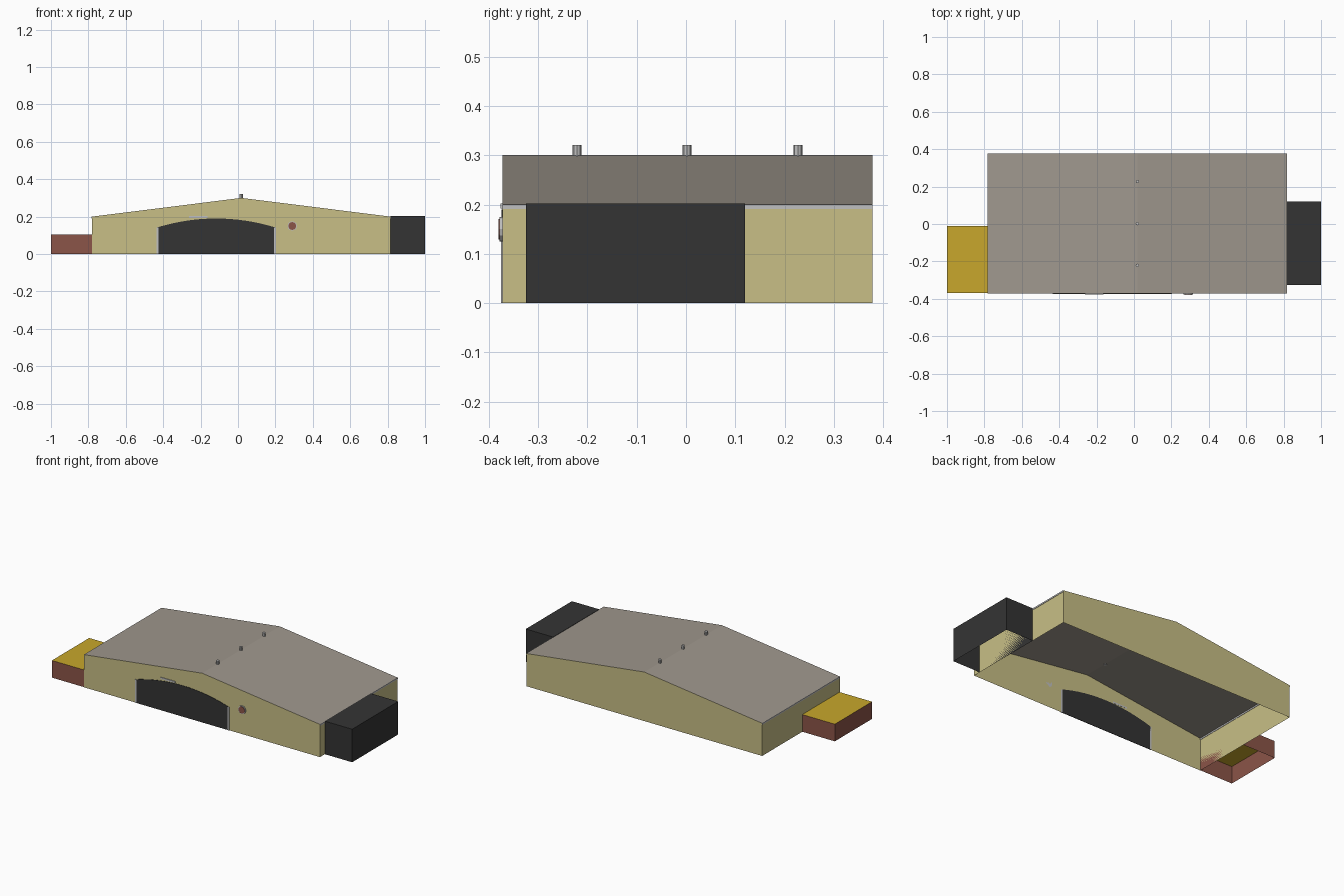
import bpy, bmesh, math

if "Cube" in bpy.data.objects:
    bpy.data.objects.remove(bpy.data.objects["Cube"])


def material(name, rgb):
    m = bpy.data.materials.new(name)
    m.diffuse_color = (*rgb, 1)
    m.use_nodes = True
    m.node_tree.nodes["Principled BSDF"].inputs["Base Color"].default_value = m.diffuse_color
    return m


TAN = material("tan wall", (0.58, 0.52, 0.24))
ROOF = material("grey brown roof", (0.35, 0.315, 0.27))
DARK = material("charcoal", (0.034, 0.034, 0.034))
BRICK = material("red brick", (0.26, 0.09, 0.065))
YELLOW = material("yellow roof", (0.58, 0.39, 0.025))
SILVER = material("light metal", (0.53, 0.53, 0.53))


def finish(name, bm, mats):
    me = bpy.data.meshes.new(name)
    bm.to_mesh(me)
    bm.free()
    for m in mats:
        me.materials.append(m)
    ob = bpy.data.objects.new(name, me)
    bpy.context.collection.objects.link(ob)
    return ob


def extrude_profile(name, pts, y0, y1, mats, paint=None, open_bottom=False):
    """Extrude an x-z outline along y."""
    bm = bmesh.new()
    f = bm.faces.new([bm.verts.new((x, y0, z)) for x, z in pts])
    out = bmesh.ops.extrude_face_region(bm, geom=[f], use_keep_orig=True)
    for v in out["geom"]:
        if isinstance(v, bmesh.types.BMVert):
            v.co.y = y1
    bmesh.ops.recalc_face_normals(bm, faces=bm.faces)
    bm.normal_update()
    if open_bottom:
        low = [f for f in bm.faces if f.normal.z < -0.9]
        bmesh.ops.delete(bm, geom=low, context='FACES')
    for f in bm.faces:
        if paint:
            f.material_index = paint(f)
    return finish(name, bm, mats)


def box(name, x0, x1, y0, y1, z0, z1, mats, paint=None, open_bottom=False):
    return extrude_profile(name, [(x0, z0), (x1, z0), (x1, z1), (x0, z1)],
                           y0, y1, mats, paint, open_bottom)


def top_face(f):
    return 1 if f.normal.z > 0.5 else 0


def cylinder(name, r, depth, loc, sides, mat, rot=(0, 0, 0)):
    bpy.ops.mesh.primitive_cylinder_add(vertices=sides, radius=r, depth=depth,
                                        location=loc, rotation=rot)
    ob = bpy.context.object
    ob.name = name
    ob.data.materials.append(mat)
    return ob


L, R, RIDGE, FRONT, BACK = -0.78, 0.815, 0.018, -0.372, 0.378

# Gabled hall: hollow shell with an open underside
extrude_profile("hall", [(L, 0), (R, 0), (R, 0.2), (RIDGE, 0.3), (L, 0.2)],
                FRONT, BACK, [TAN, ROOF], top_face, True)

# Side annexes
box("dark_annex", R, 1.0, -0.325, 0.12, 0, 0.202, [DARK], None, True)
box("brick_annex", -1.0, L, -0.37, -0.01, 0, 0.105, [BRICK, YELLOW], top_face, True)

# Eave strips on both long sides
for name, x in (("left_eave", L), ("right_eave", R)):
    box(name, x - 0.002, x + 0.002, FRONT, BACK, 0.191, 0.2, [SILVER])

# Arched door panel on the front
D0, D1, SPRING, CROWN = -0.43, 0.197, 0.143, 0.19
door = [(D0, 0), (D1, 0)]
for i in range(17):
    t = i / 16
    door.append((D1 + (D0 - D1) * t,
                 SPRING + (CROWN - SPRING) * (1 - (2 * t - 1) ** 2)))
extrude_profile("arched_door", door, FRONT - 0.002, FRONT + 0.001, [DARK])

# Door posts
for name, x in (("left_post", D0), ("right_post", D1)):
    box(name, x - 0.005, x + 0.005, FRONT - 0.003, FRONT + 0.001, 0, 0.142, [SILVER])

# Narrow plate above the door
box("door_plate", -0.262, -0.163, FRONT - 0.004, FRONT + 0.001, 0.192, 0.202, [SILVER])

# Round wall badge with a metal rim
turn = (math.pi / 2, 0, 0)
cylinder("badge_rim", 0.025, 0.006, (0.29, FRONT - 0.003, 0.15), 12, SILVER, turn)
cylinder("badge_disc", 0.021, 0.007, (0.29, FRONT - 0.0045, 0.15), 12, BRICK, turn)

# Ridge vents
for i, y in enumerate((-0.221, 0.002, 0.227)):
    cylinder(f"ridge_vent_{i + 1}", 0.009, 0.024, (RIDGE, y, 0.309), 8, SILVER)
